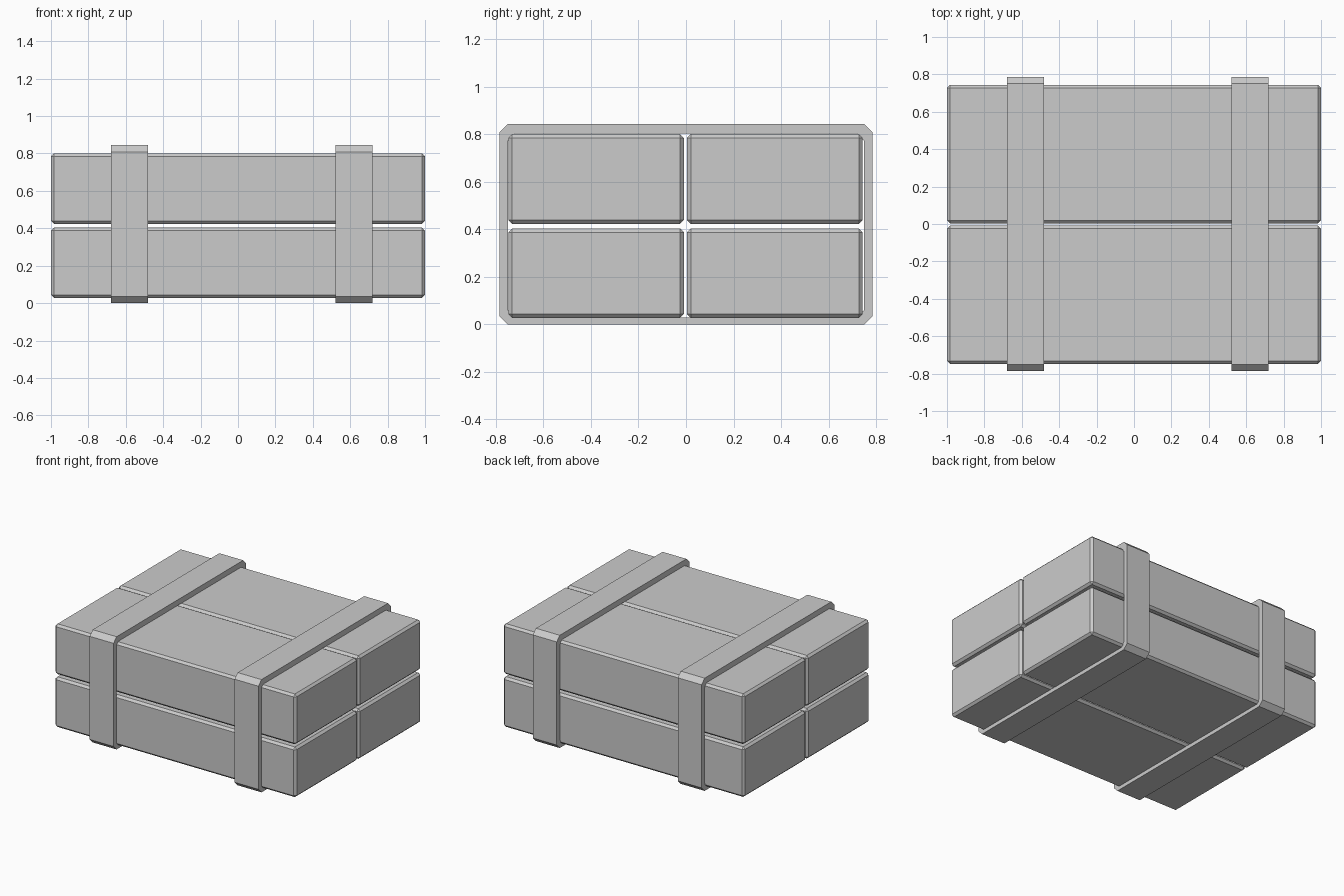
import bpy, bmesh

if "Cube" in bpy.data.objects:
    bpy.data.objects.remove(bpy.data.objects["Cube"])


def make_object(name, bm):
    bmesh.ops.recalc_face_normals(bm, faces=bm.faces)
    mesh = bpy.data.meshes.new(name)
    bm.to_mesh(mesh)
    bm.free()
    obj = bpy.data.objects.new(name, mesh)
    bpy.context.collection.objects.link(obj)
    return obj


def bevelled_block(name, lo, hi, width=0.016):
    bm = bmesh.new()
    bmesh.ops.create_cube(bm, size=1)
    for v in bm.verts:
        v.co = [lo[i] + (v.co[i] + 0.5) * (hi[i] - lo[i]) for i in range(3)]
    bmesh.ops.bevel(bm, geom=bm.edges[:], offset=width, segments=1,
                    affect='EDGES', profile=0.5)
    return make_object(name, bm)


def chamfered_rect(y, z0, z1, c):
    return [(-y + c, z0), (y - c, z0), (y, z0 + c), (y, z1 - c),
            (y - c, z1), (-y + c, z1), (-y, z1 - c), (-y, z0 + c)]


def strap(name, x0, x1):
    # closed band: outer and inner loops joined around both ends
    outer = chamfered_rect(0.786, 0.0, 0.845, 0.036)
    inner = chamfered_rect(0.75, 0.03, 0.803, 0.03)
    bm = bmesh.new()
    loops = [[bm.verts.new((x, y, z)) for y, z in prof]
             for x, prof in ((x0, outer), (x1, outer), (x1, inner), (x0, inner))]
    for a in range(4):
        p, q = loops[a], loops[(a + 1) % 4]
        for i in range(8):
            j = (i + 1) % 8
            bm.faces.new((p[i], p[j], q[j], q[i]))
    return make_object(name, bm)


# Four long blocks stacked two by two
for level, (z0, z1) in (("lower", (0.028, 0.404)), ("upper", (0.424, 0.801))):
    for side, (y0, y1) in (("front", (-0.748, -0.009)), ("back", (0.004, 0.744))):
        bevelled_block(f"{level}_{side}_block", (-1, y0, z0), (1, y1, z1))

# Two straps wrapped around the stack
strap("left_strap", -0.68, -0.482)
strap("right_strap", 0.522, 0.72)
